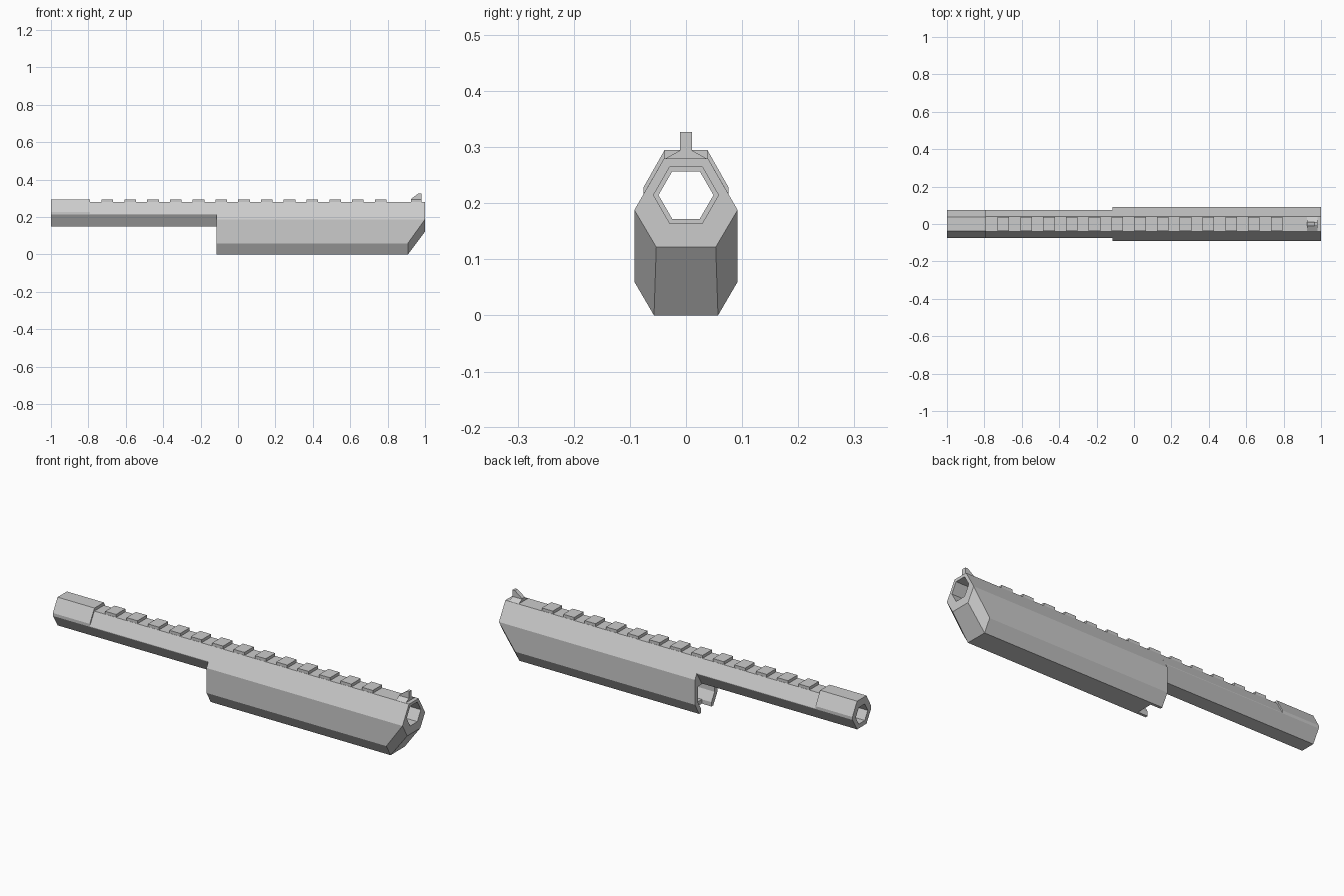
import bpy
import bmesh
import math

if "Cube" in bpy.data.objects:
    bpy.data.objects.remove(bpy.data.objects["Cube"])


def mirrored(half):
    """Close a half profile of (y, z) points, listed top to bottom, across y = 0."""
    return half + [(-y, z) for y, z in reversed(half)]


def loft(name, sections):
    """Solid through (x, profile) sections along the x axis."""
    bm = bmesh.new()
    rings = [[bm.verts.new((x, y, z)) for y, z in prof] for x, prof in sections]
    n = len(rings[0])
    for a, b in zip(rings, rings[1:]):
        for i in range(n):
            j = (i + 1) % n
            bm.faces.new((a[i], a[j], b[j], b[i]))
    bm.faces.new(rings[0])
    bm.faces.new(rings[-1])
    bmesh.ops.remove_doubles(bm, verts=bm.verts, dist=0.0005)
    bmesh.ops.recalc_face_normals(bm, faces=bm.faces)
    mesh = bpy.data.meshes.new(name)
    bm.to_mesh(mesh)
    bm.free()
    obj = bpy.data.objects.new(name, mesh)
    bpy.context.collection.objects.link(obj)
    return obj


def cut(obj, *cutters):
    """Subtract the cutters, bake the result and drop the cutters."""
    for c in cutters:
        c.hide_render = True
        mod = obj.modifiers.new("cut", 'BOOLEAN')
        mod.operation = 'DIFFERENCE'
        mod.solver = 'EXACT'
        mod.object = c
    dg = bpy.context.evaluated_depsgraph_get()
    dg.update()
    mesh = bpy.data.meshes.new_from_object(obj.evaluated_get(dg))
    obj.modifiers.clear()
    obj.data = mesh
    for c in cutters:
        bpy.data.objects.remove(c)


def bore(radius, x0, x1):
    """Hexagonal cutter with flat top and bottom."""
    hexagon = [(radius * math.cos(math.radians(60 * k)),
                0.2145 + radius * math.sin(math.radians(60 * k))) for k in range(6)]
    return loft("bore_cutter", [(x0, hexagon), (x1, hexagon)])


REAR, STEP, COLLAR = -1.0, -0.115, -0.79

# Rear collar: taller hexagonal end with a narrower bore
collar = mirrored([(0.038, 0.295), (0.076, 0.228), (0.076, 0.213), (0.038, 0.15)])
rear_collar = loft("rear_collar", [(REAR, collar), (COLLAR, collar)])
cut(rear_collar, bore(0.049, -1.1, -0.7))

# Slim rear tube
tube = mirrored([(0.039, 0.28), (0.076, 0.216), (0.076, 0.213), (0.038, 0.15)])
rear_tube = loft("rear_tube", [(COLLAR, tube), (STEP, tube)])
cut(rear_tube, bore(0.058, -0.9, 0.0))

# Deep front shroud with a sloping nose
full = mirrored([(0.039, 0.28), (0.092, 0.188), (0.092, 0.06), (0.057, 0.0)])
nose = mirrored([(0.039, 0.28), (0.092, 0.188), (0.092, 0.188), (0.053, 0.122)])
shroud = loft("front_shroud", [(STEP, full), (0.908, full), (1.0, nose)])
# Hollow at the back, with a notch in the floor
hollow = mirrored([(0.068, 0.145), (0.068, 0.066), (0.043, 0.022)])
notch = mirrored([(0.043, 0.05), (0.043, -0.05)])
cut(shroud,
    bore(0.058, -0.3, 1.1),
    loft("hollow_cutter", [(-0.2, hollow), (0.25, hollow)]),
    loft("notch_cutter", [(-0.2, notch), (-0.06, notch)]))

# Rail teeth along the top
tooth = mirrored([(0.038, 0.295), (0.038, 0.279)])
for i in range(13):
    x = -0.698 + i * 0.1217
    loft(f"rail_tooth_{i + 1}", [(x - 0.031, tooth), (x + 0.031, tooth)])

# Front sight: flared base and ramped blade
base = mirrored([(0.011, 0.294), (0.038, 0.279)])
loft("sight_base", [(0.925, base), (0.98, base)])
low = mirrored([(0.011, 0.297), (0.011, 0.285)])
high = mirrored([(0.011, 0.327), (0.011, 0.285)])
loft("sight_blade", [(0.925, low), (0.966, high), (0.98, high)])
